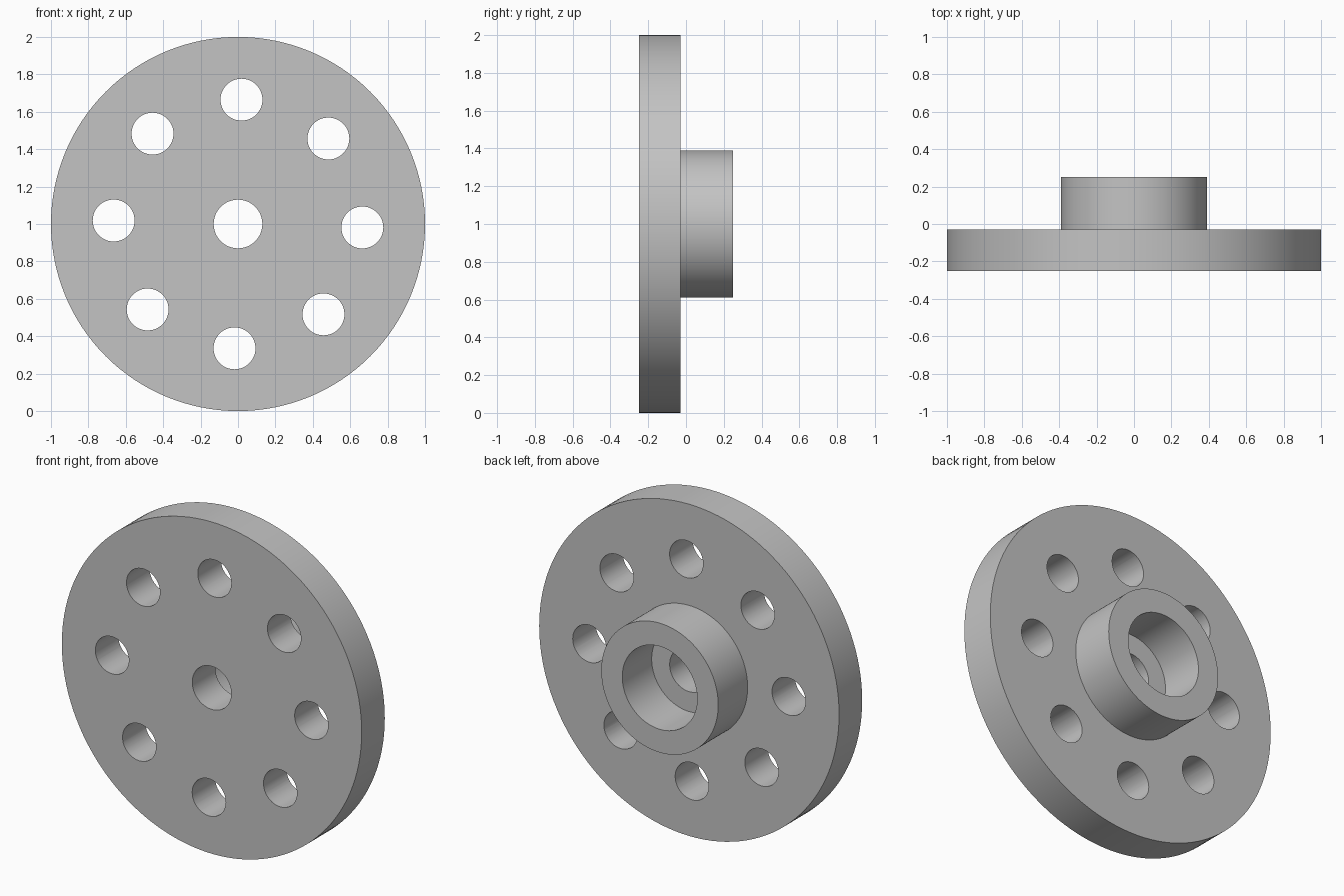
import bpy
import bmesh
from math import radians, cos, sin, tau
from mathutils import Matrix

cube = bpy.data.objects.get("Cube")
if cube:
    bpy.data.objects.remove(cube, do_unlink=True)

CENTRE_Z = 1.0
FRONT, STEP, BACK = -0.25, -0.03, 0.25
DISC_R, HUB_R, BORE_R, SHAFT_R = 1.0, 0.39, 0.25, 0.13
BOLT_R, BOLT_CIRCLE, BOLT_COUNT = 0.112, 0.665, 8
BOLT_TURN = radians(-1.6)

steel = bpy.data.materials.new("light_grey_steel")
steel.use_nodes = True
grey = (0.55, 0.55, 0.55, 1)
steel.diffuse_color = grey
steel.node_tree.nodes["Principled BSDF"].inputs["Base Color"].default_value = grey


def add_object(name, bm):
    bmesh.ops.recalc_face_normals(bm, faces=bm.faces)
    mesh = bpy.data.meshes.new(name)
    bm.to_mesh(mesh)
    bm.free()
    mesh.materials.append(steel)
    obj = bpy.data.objects.new(name, mesh)
    bpy.context.collection.objects.link(obj)
    return obj


def lathe(name, profile, segments):
    """Turn a closed (radius, y) profile around the y axis."""
    bm = bmesh.new()
    verts = [bm.verts.new((r, y, 0)) for r, y in profile]
    edges = [bm.edges.new((a, b)) for a, b in zip(verts, verts[1:] + verts[:1])]
    bmesh.ops.spin(bm, geom=verts + edges, cent=(0, 0, 0), axis=(0, 1, 0),
                   angle=tau, steps=segments, use_merge=True)
    bmesh.ops.remove_doubles(bm, verts=bm.verts, dist=0.0001)
    return add_object(name, bm)


# Disc, hub, counterbore and shaft hole as one turned solid
flange = lathe("flange_with_hub", [
    (SHAFT_R, FRONT), (DISC_R, FRONT), (DISC_R, STEP), (HUB_R, STEP),
    (HUB_R, BACK), (BORE_R, BACK), (BORE_R, STEP), (SHAFT_R, STEP)], 128)

# Ring of bolt hole cutters
bm = bmesh.new()
for i in range(BOLT_COUNT):
    a = tau * i / BOLT_COUNT + BOLT_TURN
    place = Matrix.Translation((BOLT_CIRCLE * cos(a), (FRONT + STEP) / 2,
                                BOLT_CIRCLE * sin(a)))
    bmesh.ops.create_cone(bm, cap_ends=True, segments=48, radius1=BOLT_R,
                          radius2=BOLT_R, depth=0.4,
                          matrix=place @ Matrix.Rotation(radians(90), 4, "X"))
cutter = add_object("bolt_hole_cutter", bm)
cutter.hide_render = True

# Drill the holes, then drop the cutter
bpy.ops.object.select_all(action="DESELECT")
flange.select_set(True)
bpy.context.view_layer.objects.active = flange
drill = flange.modifiers.new("bolt_holes", "BOOLEAN")
drill.operation = "DIFFERENCE"
drill.solver = "EXACT"
drill.object = cutter
bpy.ops.object.modifier_apply(modifier=drill.name)
bpy.data.objects.remove(cutter, do_unlink=True)

# Smooth round walls with crisp rims, standing on the ground
bpy.ops.object.shade_smooth_by_angle(angle=radians(30))
flange.location.z = CENTRE_Z
